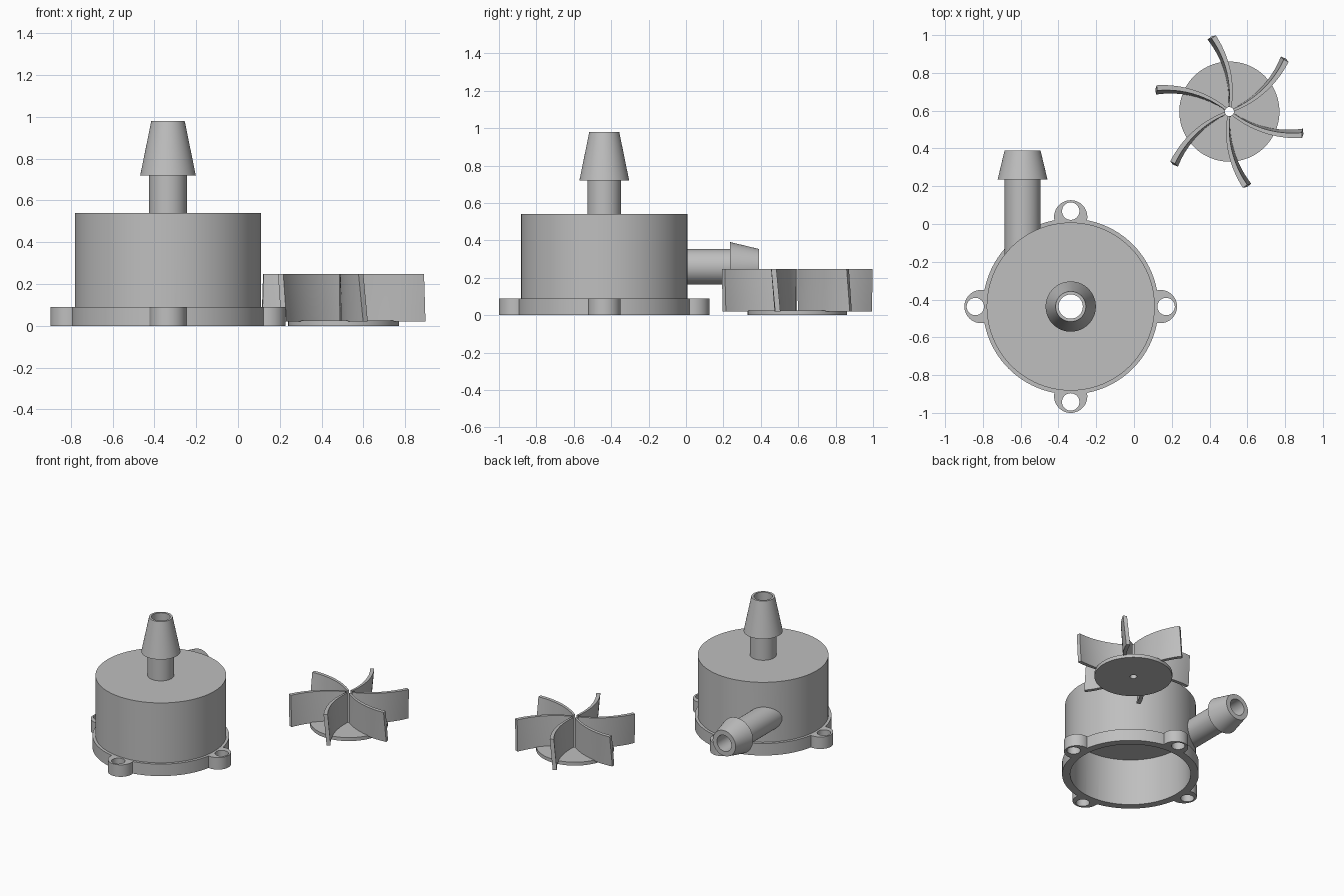
import bpy, bmesh, math
from mathutils import Matrix, Vector

if "Cube" in bpy.data.objects:
    bpy.data.objects.remove(bpy.data.objects["Cube"])

grey = bpy.data.materials.new("plain grey")
grey.diffuse_color = (0.52, 0.52, 0.52, 1)
grey.use_nodes = True
grey.node_tree.nodes["Principled BSDF"].inputs["Base Color"].default_value = grey.diffuse_color
HX, HY = -0.335, -0.437      # pump housing axis
OX, OZ = -0.59, 0.259        # outlet axis
IX, IY = 0.505, 0.595        # impeller axis


def finish(name, bm):
    bmesh.ops.recalc_face_normals(bm, faces=bm.faces)
    me = bpy.data.meshes.new(name)
    bm.to_mesh(me)
    bm.free()
    me.materials.append(grey)
    ob = bpy.data.objects.new(name, me)
    bpy.context.collection.objects.link(ob)
    return ob


def lathe(name, profile, origin, along_y=False, n=96):
    """Solid of revolution from (radius, height) points, capped at both ends."""
    bm = bmesh.new()
    rings = [[bm.verts.new((r * math.cos(2 * math.pi * i / n),
                            r * math.sin(2 * math.pi * i / n), h))
              for i in range(n)] for r, h in profile]
    for a, b in zip(rings, rings[1:]):
        for i in range(n):
            j = (i + 1) % n
            bm.faces.new((a[i], a[j], b[j], b[i]))
    bm.faces.new(rings[0][::-1])
    bm.faces.new(rings[-1])
    m = Matrix.Translation(origin)
    if along_y:
        m = m @ Matrix.Rotation(-math.pi / 2, 4, 'X')
    bm.transform(m)
    return finish(name, bm)


def combine(target, others, op):
    """Boolean each helper into the target, then remove the helper."""
    for o in others:
        mod = target.modifiers.new("cut", 'BOOLEAN')
        mod.operation, mod.object, mod.solver = op, o, 'EXACT'
        dg = bpy.context.evaluated_depsgraph_get()
        me = bpy.data.meshes.new_from_object(target.evaluated_get(dg))
        target.modifiers.clear()
        target.data = me
        bpy.data.objects.remove(o)


def smooth(ob):
    bpy.ops.object.select_all(action='DESELECT')
    ob.select_set(True)
    bpy.context.view_layer.objects.active = ob
    bpy.ops.object.shade_smooth_by_angle(angle=math.radians(30))


# Housing: flange, drum, and barbed inlet in one revolved profile
housing = lathe("pump_housing", [
    (0.465, 0), (0.465, 0.09), (0.445, 0.09), (0.445, 0.54), (0.09, 0.54),
    (0.09, 0.72), (0.133, 0.72), (0.08, 0.98)], (HX, HY, 0))

# Mounting ears and their screw holes
ears, holes = [], []
for k in range(4):
    d = Vector((math.cos(k * math.pi / 2), math.sin(k * math.pi / 2), 0))
    c = Vector((HX, HY, 0))
    ears.append(lathe("ear", [(0.088, 0), (0.088, 0.09)], c + d * 0.475, n=48))
    holes.append(lathe("screw_hole", [(0.046, -0.1), (0.046, 0.15)], c + d * 0.505, n=48))

# Tangential barbed outlet
outlet = lathe("outlet", [(0.095, -0.2), (0.095, 0.235), (0.132, 0.235), (0.095, 0.39)],
               (OX, 0, OZ), along_y=True)
combine(housing, ears + [outlet], 'UNION')

# Chamber open at the bottom, inlet bore, and outlet bore
cutters = [
    lathe("chamber", [(0.41, -0.1), (0.41, 0.35)], (HX, HY, 0)),
    lathe("inlet_bore", [(0.064, 0.2), (0.064, 1.1)], (HX, HY, 0)),
    lathe("outlet_bore", [(0.06, -0.25), (0.06, 0.5)], (OX, 0, OZ), along_y=True)]
combine(housing, cutters + holes, 'DIFFERENCE')
smooth(housing)

# Impeller disc
impeller = lathe("impeller", [(0.265, 0), (0.265, 0.026)], (IX, IY, 0))


# Curved blades, twisted slightly from top to bottom
def blade(a0):
    bm = bmesh.new()
    steps, levels, R2 = 16, 4, 1.06
    grid = []
    for l in range(levels + 1):
        t = l / levels
        twist = 0.055 * (1 - t)
        z = 0.02 + 0.228 * t
        left, right = [], []
        for i in range(steps + 1):
            r = 0.012 + 0.392 * i / steps
            bend = math.asin(r / R2)
            a = a0 + bend + twist
            p = Vector((r * math.cos(a), r * math.sin(a), z))
            w = 0.007 + 0.007 * i / steps
            nrm = a0 + 2 * bend + twist + math.pi / 2
            off = Vector((math.cos(nrm), math.sin(nrm), 0)) * w
            left.append(bm.verts.new(p + off))
            right.append(bm.verts.new(p - off))
        grid.append(left + right[::-1])
    n = len(grid[0])
    for a, b in zip(grid, grid[1:]):
        for i in range(n):
            j = (i + 1) % n
            bm.faces.new((a[i], a[j], b[j], b[i]))
    for ring in (grid[0], grid[-1]):
        for i in range(steps):
            bm.faces.new((ring[i], ring[i + 1], ring[n - 2 - i], ring[n - 1 - i]))
    bm.transform(Matrix.Translation((IX, IY, 0)))
    return finish("blade", bm)


blades = [blade(math.radians(79.5 + 60 * k)) for k in range(6)]
combine(impeller, blades, 'UNION')

# Shaft hole through the hub
combine(impeller, [lathe("shaft_hole", [(0.024, -0.1), (0.024, 0.4)], (IX, IY, 0), n=32)],
        'DIFFERENCE')
smooth(impeller)
